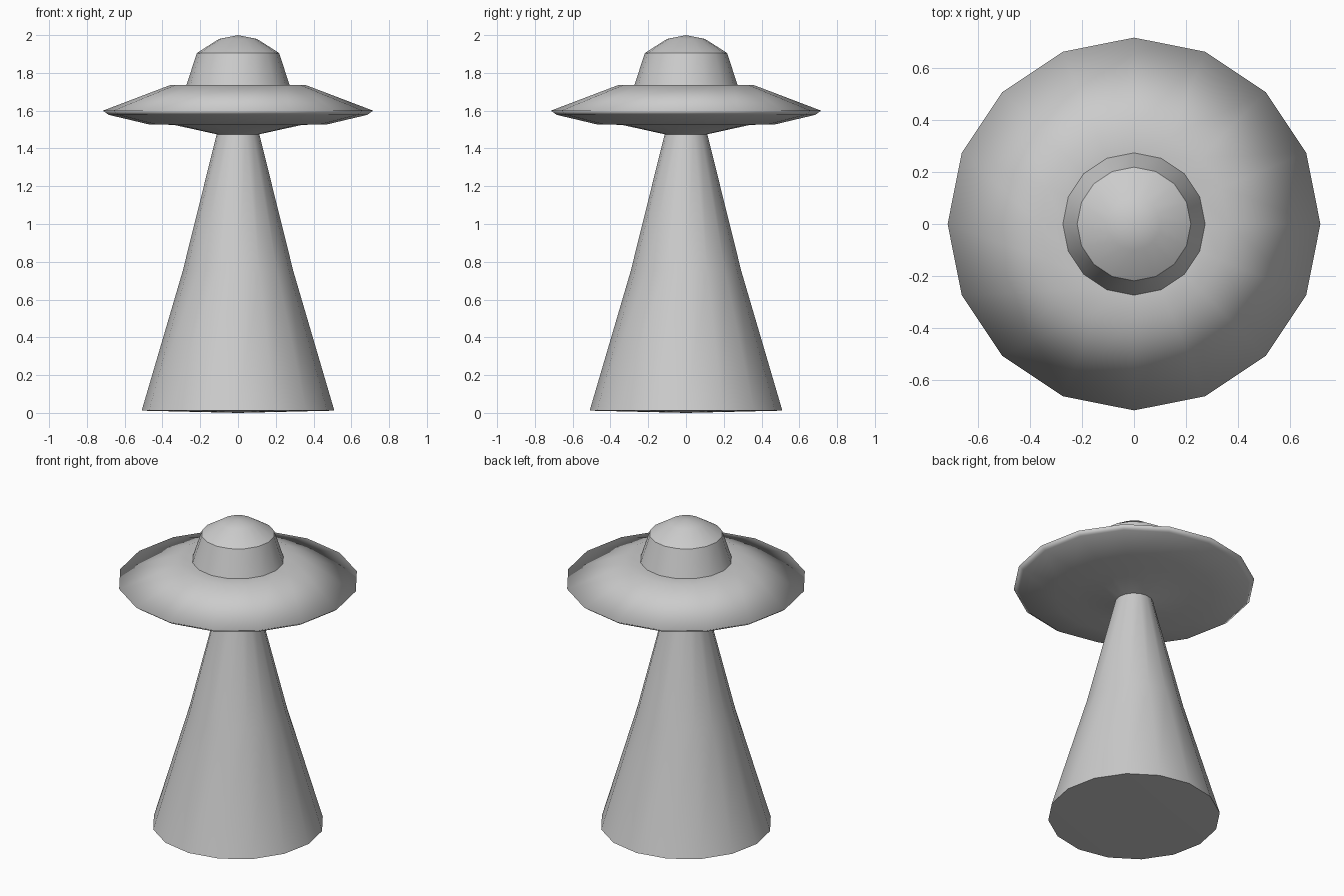
import bpy, bmesh
from math import cos, sin, tau, radians

if "Cube" in bpy.data.objects:
    bpy.data.objects.remove(bpy.data.objects["Cube"])

SIDES = 16


def lathe(name, profile, smooth_angle):
    """Revolve an (r, z) profile around z; r = 0 makes a pole."""
    bm = bmesh.new()
    rings = []
    for r, z in profile:
        n = 1 if r == 0 else SIDES
        rings.append([bm.verts.new((r * cos(tau * i / SIDES), r * sin(tau * i / SIDES), z))
                      for i in range(n)])
    for a, b in zip(rings, rings[1:]):
        for i in range(SIDES):
            j = (i + 1) % SIDES
            quad = [a[i % len(a)], a[j % len(a)], b[j % len(b)], b[i % len(b)]]
            bm.faces.new(list(dict.fromkeys(quad)))
    mesh = bpy.data.meshes.new(name)
    bm.to_mesh(mesh)
    bm.free()
    obj = bpy.data.objects.new(name, mesh)
    bpy.context.collection.objects.link(obj)
    bpy.ops.object.select_all(action='DESELECT')
    obj.select_set(True)
    bpy.context.view_layer.objects.active = obj
    bpy.ops.object.shade_smooth_by_angle(angle=radians(smooth_angle))
    return obj


# Light beam, with a very shallow bulge underneath
lathe("light_beam", [(0, 0), (0.51, 0.012), (0.293, 0.75), (0.113, 1.475)], 35)

# Saucer disc, softly shaded around its thin rim
lathe("saucer", [(0.113, 1.475), (0.34, 1.525), (0.47, 1.527), (0.685, 1.578),
                 (0.715, 1.6), (0.36, 1.735), (0.273, 1.735)], 180)

# Cockpit: tapered wall and rounded cap
lathe("cockpit_wall", [(0.273, 1.735), (0.218, 1.905)], 35)
lathe("cockpit_cap", [(0.218, 1.905), (0.1, 1.98), (0, 2.0)], 35)
